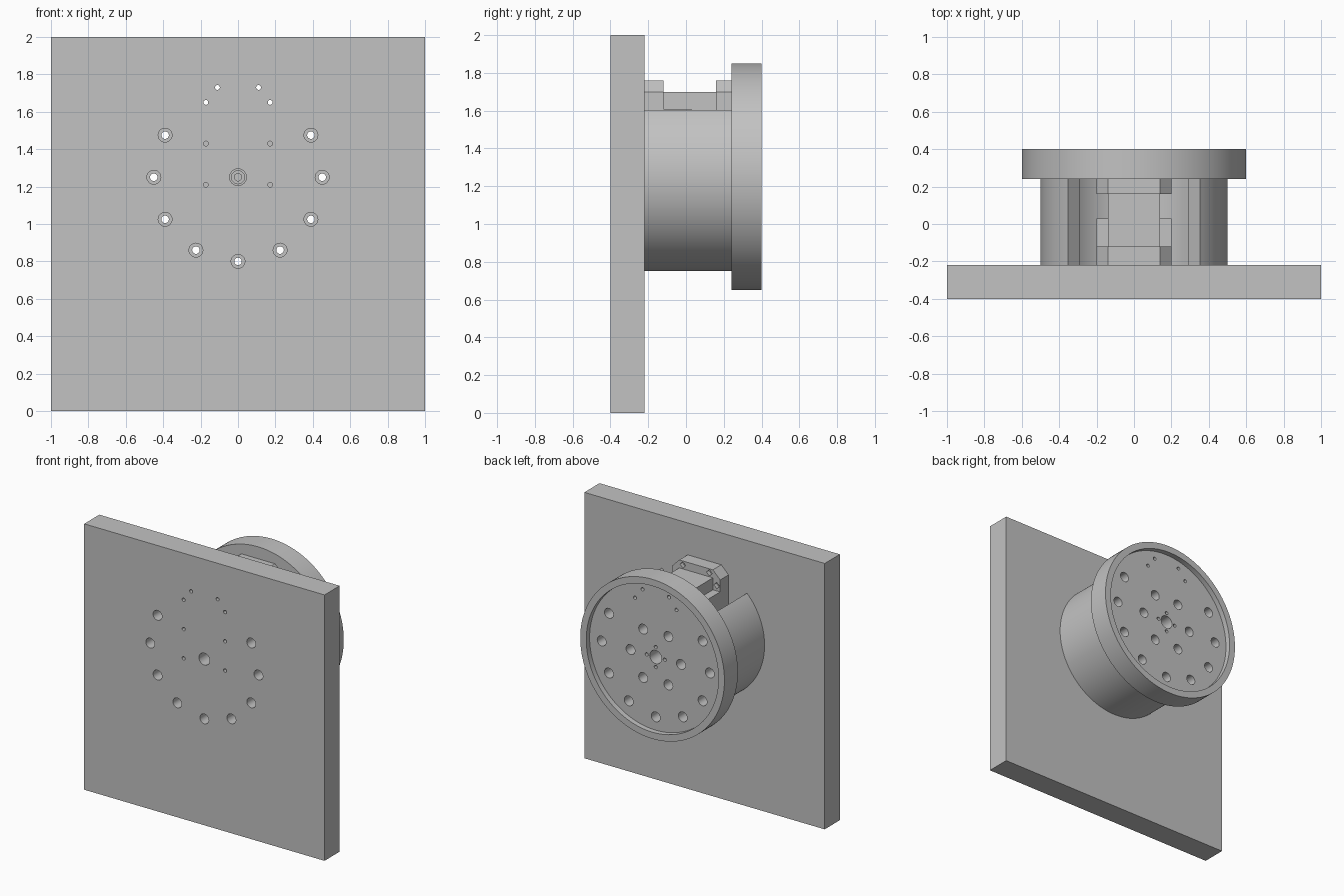
import bpy, bmesh, math

if "Cube" in bpy.data.objects:
    bpy.data.objects.remove(bpy.data.objects["Cube"])

AXIS_Z = 1.25  # height of the drum axis

grey = bpy.data.materials.new("machined_grey")
grey.use_nodes = True
COLOR = (0.54, 0.54, 0.54, 1)
grey.diffuse_color = COLOR
grey.node_tree.nodes["Principled BSDF"].inputs["Base Color"].default_value = COLOR


def add_prism(bm, pts, y0, y1):
    """Extrude an (x, z) outline from y0 to y1."""
    face = bm.faces.new([bm.verts.new((x, y0, z)) for x, z in pts])
    ext = bmesh.ops.extrude_face_region(bm, geom=[face])
    moved = [v for v in ext["geom"] if isinstance(v, bmesh.types.BMVert)]
    bmesh.ops.translate(bm, verts=moved, vec=(0, y1 - y0, 0))


def make(name, *prisms):
    bm = bmesh.new()
    for pts, y0, y1 in prisms:
        add_prism(bm, pts, y0, y1)
    bmesh.ops.recalc_face_normals(bm, faces=bm.faces)
    mesh = bpy.data.meshes.new(name)
    bm.to_mesh(mesh)
    bm.free()
    mesh.materials.append(grey)
    obj = bpy.data.objects.new(name, mesh)
    bpy.context.collection.objects.link(obj)
    return obj


def arc(r, a0, a1, n):
    return [(r * math.cos(math.radians(a0 + (a1 - a0) * i / n)),
             AXIS_Z + r * math.sin(math.radians(a0 + (a1 - a0) * i / n)))
            for i in range(n + 1)]


def disc(r, center=(0, AXIS_Z), n=24):
    return [(center[0] + r * math.cos(math.tau * i / n),
             center[1] + r * math.sin(math.tau * i / n)) for i in range(n)]


def rect(x, z0, z1):
    return [(-x, z0), (x, z0), (x, z1), (-x, z1)]


def cut(obj, *prisms):
    """Subtract disjoint prisms, then discard the cutter."""
    tool = make("cutter", *prisms)
    tool.hide_render = True
    mod = obj.modifiers.new("cut", "BOOLEAN")
    mod.operation, mod.solver, mod.object = "DIFFERENCE", "EXACT", tool
    bpy.context.view_layer.objects.active = obj
    bpy.ops.object.modifier_apply(modifier=mod.name)
    bpy.data.objects.remove(tool)


def holes(centers, r, y0, y1, n=24):
    return [(disc(r, c, n), y0, y1) for c in centers]


def ring(r, angles):
    return [arc(r, a, a, 1)[0] for a in angles]


# Hole patterns
bolts = ring(0.45, range(-210, 31, 30))
top_screws = [(s * x, z) for s in (-1, 1) for x, z in ((0.11, 1.73), (0.172, 1.65))]
low_screws = [(s * 0.172, z) for s in (-1, 1) for z in (1.43, 1.21)]
screws = top_screws + low_screws
axis = [(0, AXIS_Z)]

# Square mounting plate
plate = make("mounting_plate", (rect(1, 0, 2), -0.4, -0.22))
cut(plate, *holes(bolts, 0.037, -0.5, 0), *holes(screws, 0.013, -0.5, 0, 16),
    *holes(axis, 0.045, -0.5, 0))

# Drum shell, open at the top
shell = make("drum_shell", (arc(0.5, 135, 405, 96) + arc(0.41, 405, 135, 96), -0.22, 0.24))
cut(shell, *holes(bolts, 0.02, -0.5, 0.5))

# Round flange with raised rim
flange = make("round_flange", (disc(0.6, n=128), 0.24, 0.4))
cut(flange, (disc(0.55, n=128), 0.36, 0.5))
cut(flange, *holes(bolts, 0.037, 0, 0.5), *holes(top_screws, 0.013, 0, 0.5, 16),
    *holes(ring(0.21, range(0, 360, 60)), 0.037, 0, 0.5),
    *holes(ring(0.075, range(0, 360, 90)), 0.013, 0, 0.5, 16),
    *holes(axis, 0.05, 0, 0.5))

# Motor brackets with chamfered upper corners
outline = [(-0.2, 1.08), (0.2, 1.08), (0.2, 1.7), (0.14, 1.76), (-0.14, 1.76), (-0.2, 1.7)]
for name, y0, y1, p0, p1 in (("front_motor_bracket", -0.22, -0.12, -0.15, 0),
                             ("rear_motor_bracket", 0.16, 0.24, 0.1, 0.19)):
    bracket = make(name, (outline, y0, y1))
    cut(bracket, *holes(screws, 0.013, -0.5, 0.5, 16), *holes(axis, 0.035, -0.5, 0.5))
    cut(bracket, *holes(top_screws, 0.024, p0, p1, 4))  # nut pockets

# Motor body, side cover and shaft
body = make("motor_body", (rect(0.14, 1.08, 1.7), -0.12, 0.16))
cut(body, *holes(axis, 0.02, -0.5, -0.06), *holes(axis, 0.02, 0.1, 0.5))
for side, s in (("left", 1), ("right", -1)):
    make(side + "_motor_cover",
         ([(s * x, z) for x, z in ((0.14, 1.08), (0.2, 1.08), (0.2, 1.61), (0.14, 1.61))],
          -0.12, 0.03))

# Smooth the round walls, keep edges crisp
for obj in bpy.context.collection.objects:
    if obj.type == "MESH" and grey.name in obj.data.materials:
        bpy.ops.object.select_all(action="DESELECT")
        obj.select_set(True)
        bpy.context.view_layer.objects.active = obj
        bpy.ops.object.shade_smooth_by_angle(angle=math.radians(30))
